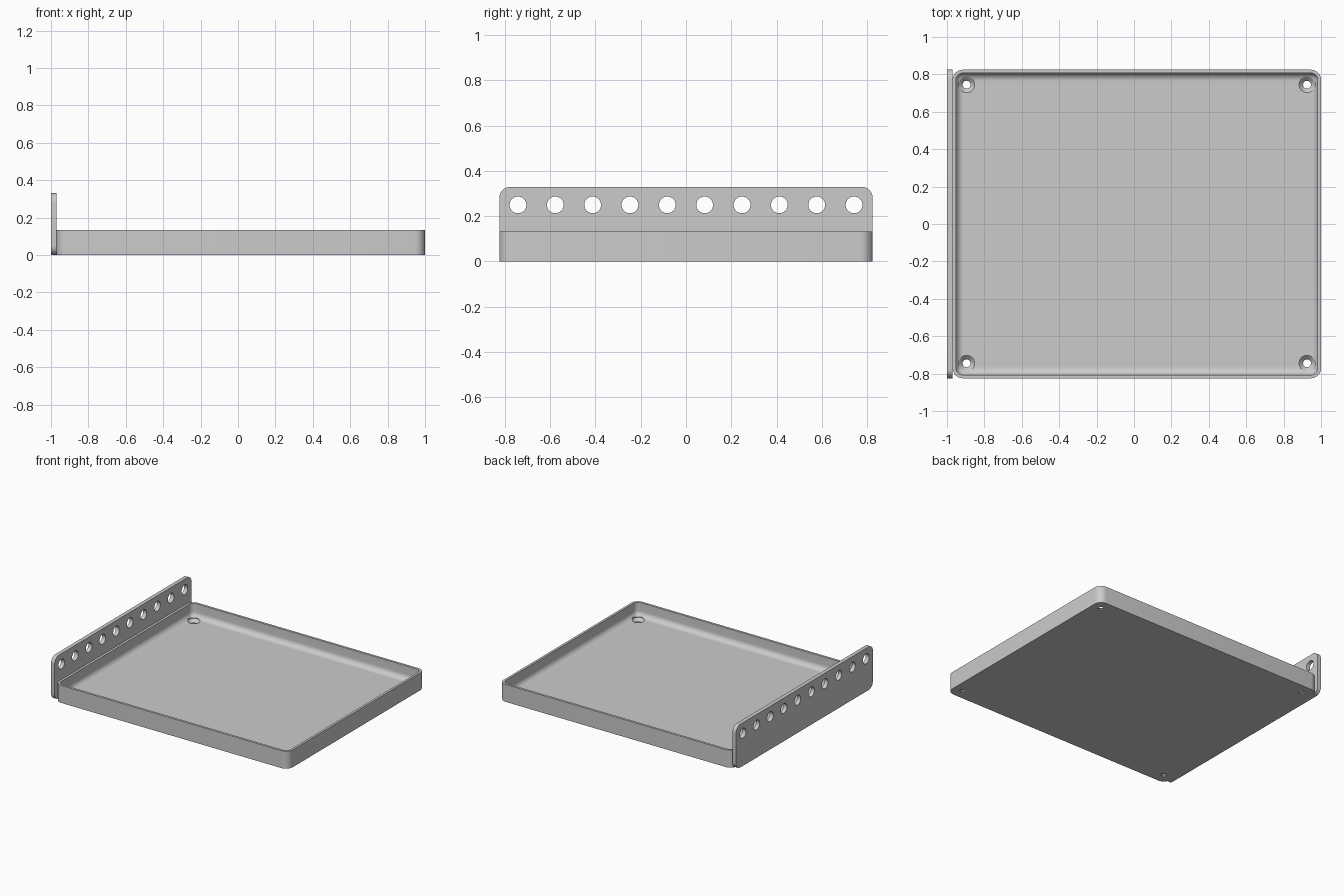
import bpy, bmesh, math
from mathutils import Matrix, Vector

if "Cube" in bpy.data.objects:
    bpy.data.objects.remove(bpy.data.objects["Cube"])

grey = bpy.data.materials.new("light_grey")
grey.use_nodes = True
colour = (0.6, 0.6, 0.6, 1)
grey.diffuse_color = colour
grey.node_tree.nodes["Principled BSDF"].inputs["Base Color"].default_value = colour

TRAY_X, HALF_X, HALF_Y = 0.015, 0.985, 0.825
TRAY_H, PLATE_H, PLATE_T = 0.133, 0.33, 0.03
WALL, FLOOR, FILLET, CORNER = 0.018, 0.03, 0.04, 0.055


def outline(hx, hy, r, steps=8):
    """Points of a rounded rectangle, anticlockwise."""
    pts = []
    for k, (sx, sy) in enumerate([(1, 1), (-1, 1), (-1, -1), (1, -1)]):
        for i in range(steps + 1):
            a = math.pi / 2 * (k + i / steps)
            pts.append((sx * (hx - r) + r * math.cos(a), sy * (hy - r) + r * math.sin(a)))
    return pts


def loft(name, rings, matrix=Matrix()):
    """Closed solid through a stack of (points, height) rings."""
    bm = bmesh.new()
    loops = [[bm.verts.new((x, y, z)) for x, y in pts] for pts, z in rings]
    for a, b in zip(loops, loops[1:]):
        for i in range(len(a)):
            j = (i + 1) % len(a)
            bm.faces.new((a[i], a[j], b[j], b[i]))
    bm.faces.new(reversed(loops[0]))
    bm.faces.new(loops[-1])
    bm.transform(matrix)
    bmesh.ops.recalc_face_normals(bm, faces=bm.faces)
    mesh = bpy.data.meshes.new(name)
    bm.to_mesh(mesh)
    bm.free()
    mesh.materials.append(grey)
    obj = bpy.data.objects.new(name, mesh)
    bpy.context.collection.objects.link(obj)
    return obj


def circle(r, cx=0, cy=0, n=32):
    return [(cx + r * math.cos(math.tau * i / n), cy + r * math.sin(math.tau * i / n)) for i in range(n)]


def finish(obj, cutters):
    """Cut the holes, remove the cutters and smooth the rounded faces."""
    bpy.ops.object.select_all(action='DESELECT')
    obj.select_set(True)
    bpy.context.view_layer.objects.active = obj
    for c in cutters:
        mod = obj.modifiers.new("hole", 'BOOLEAN')
        mod.operation, mod.solver, mod.object = 'DIFFERENCE', 'EXACT', c
        bpy.ops.object.modifier_apply(modifier=mod.name)
        bpy.data.objects.remove(c)
    bpy.ops.object.shade_smooth_by_angle(angle=math.radians(30))


def inset(d):
    return outline(HALF_X - d, HALF_Y - d, max(CORNER - d, 0.006))


# Tray: outer wall, rim, inner wall and filleted floor
rings = [(inset(0), 0), (inset(0), TRAY_H), (inset(WALL), TRAY_H)]
for i in range(9):
    a = math.pi / 2 * i / 8
    rings.append((inset(WALL + FILLET * (1 - math.cos(a))), FLOOR + FILLET * (1 - math.sin(a))))
tray = loft("tray", rings, Matrix.Translation((TRAY_X, 0, 0)))

# Countersunk screw holes in the tray corners
screws = []
for sx in (-1, 1):
    for sy in (-1, 1):
        x, y = TRAY_X + sx * 0.91, sy * 0.745
        profile = [(0.021, -0.02), (0.021, 0.008), (0.043, FLOOR), (0.043, 0.06)]
        screws.append(loft("screw_cutter", [(circle(r, x, y), z) for r, z in profile]))
finish(tray, screws)

# Upright mounting plate with a row of holes
turn = Matrix(((0, 0, 1, 0), (1, 0, 0, 0), (0, 1, 0, PLATE_H / 2), (0, 0, 0, 1)))
shape = outline(HALF_Y, PLATE_H / 2, 0.05)
plate = loft("mounting_plate", [(shape, -1), (shape, -1 + PLATE_T)], turn)
holes = []
for i in range(10):
    ring = circle(0.037, (i - 4.5) * 0.165, 0.25 - PLATE_H / 2)
    holes.append(loft("hole_cutter", [(ring, -1.1), (ring, -0.9)], turn))
finish(plate, holes)
